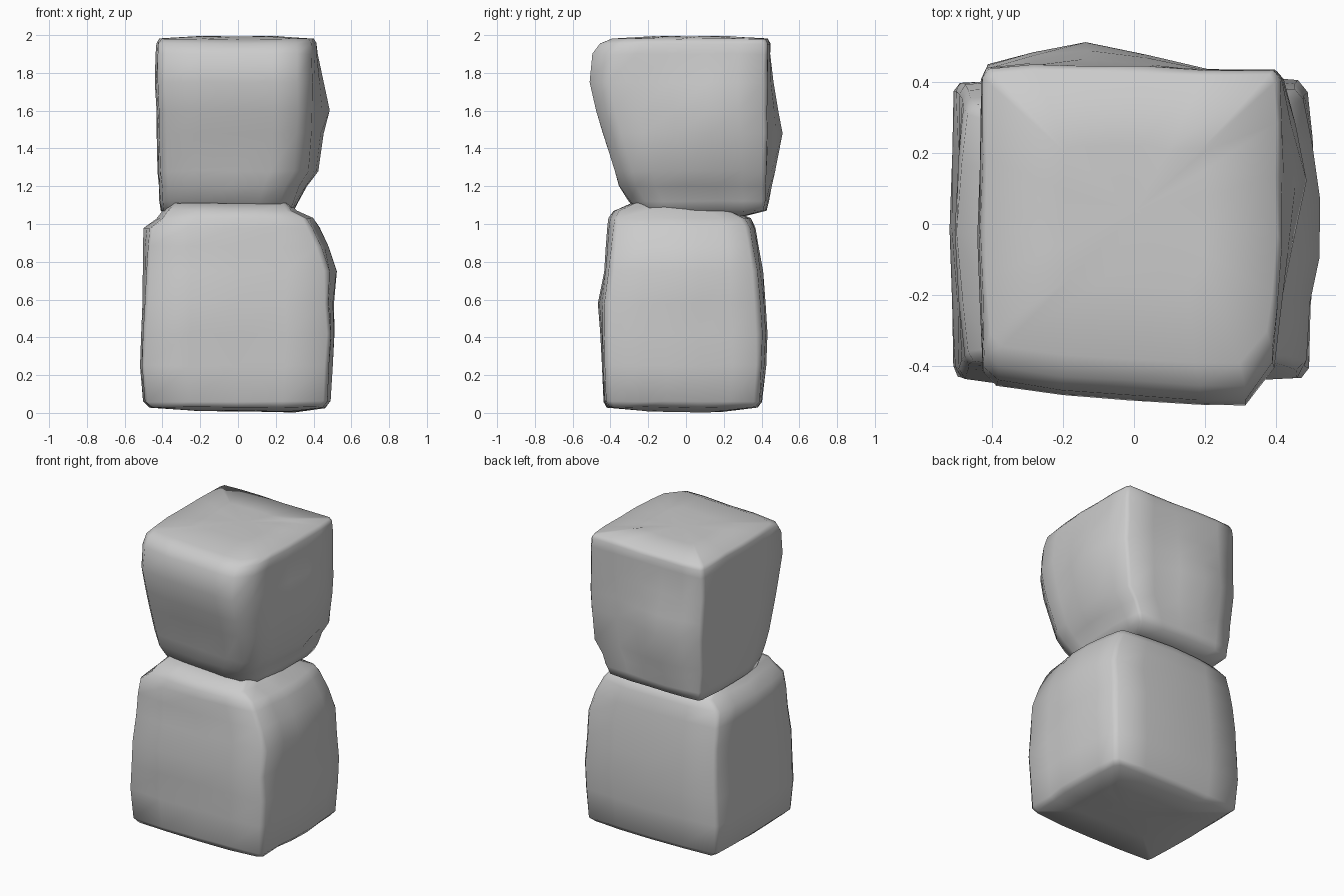
import bpy, bmesh, random
from mathutils import Vector

random.seed(4)


def stone(name, outline, rings, bumps, jitter=0.003):
    """Loft a plan outline through rings of (z, x_min, x_max, y_min, y_max, corner_wear)."""
    bm = bmesh.new()
    loops = []
    for z, x0, x1, y0, y1, wear in rings:
        loop = []
        for u, v in outline:
            s = 1 - wear * (u * v) ** 2
            p = Vector(((x0 + x1) / 2 + u * s * (x1 - x0) / 2,
                        (y0 + y1) / 2 + v * s * (y1 - y0) / 2, z))
            p += Vector([random.uniform(-jitter, jitter) for _ in range(3)])
            loop.append(bm.verts.new(p))
        loops.append(loop)
    n = len(outline)
    for a, b in zip(loops, loops[1:]):
        for i in range(n):
            k = (i + 1) % n
            bm.faces.new((a[i], a[k], b[k], b[i]))
    # close both ends with a fan
    for loop in (loops[0], loops[-1]):
        c = bm.verts.new(sum((v.co for v in loop), Vector()) / n)
        for i in range(n):
            bm.faces.new((loop[i], loop[(i + 1) % n], c))
    # raise or dent the surface locally
    for centre, radius, push in bumps:
        for v in bm.verts:
            w = 1 - (v.co - Vector(centre)).length / radius
            if w > 0:
                v.co += Vector(push) * w
    bmesh.ops.recalc_face_normals(bm, faces=bm.faces)
    for f in bm.faces:
        f.smooth = True
    me = bpy.data.meshes.new(name)
    bm.to_mesh(me)
    bm.free()
    ob = bpy.data.objects.new(name, me)
    bpy.context.collection.objects.link(ob)
    return ob


# lower boulder: broad block with worn top edges, rising into the neck
lower_outline = [
    (-0.95, -0.97), (-0.5, -1), (0, -1), (0.5, -0.99), (0.92, -0.97), (0.97, -0.9),
    (0.97, -0.5), (1, -0.2), (1, 0.2), (0.98, 0.6), (0.96, 0.9), (0.91, 0.97),
    (0.5, 0.99), (0, 1), (-0.5, 0.99), (-0.94, 0.96), (-0.98, 0.9),
    (-0.98, 0.5), (-1, 0), (-0.98, -0.5), (-0.98, -0.9)]
stone("lower_boulder", lower_outline, [
    (0.012, -0.22, 0.30, -0.20, 0.20, 0),
    (0.03, -0.47, 0.46, -0.42, 0.38, 0),
    (0.06, -0.505, 0.488, -0.435, 0.40, 0),
    (0.25, -0.52, 0.50, -0.445, 0.415, 0),
    (0.42, -0.512, 0.51, -0.445, 0.415, 0),
    (0.58, -0.507, 0.50, -0.45, 0.41, 0.01),
    (0.75, -0.507, 0.51, -0.43, 0.40, 0.03),
    (0.88, -0.507, 0.475, -0.425, 0.385, 0.05),
    (0.98, -0.50, 0.43, -0.42, 0.37, 0.07),
    (1.03, -0.43, 0.40, -0.41, 0.345, 0.08),
    (1.07, -0.40, 0.31, -0.385, 0.25, 0.08),
    (1.11, -0.36, 0.28, -0.29, 0.20, 0.08)], [
    ((0.05, 0.42, 0.48), 0.4, (0, 0.02, 0)),
    ((0.51, 0.0, 0.75), 0.3, (0.015, 0, 0)),
    ((-0.2, -0.45, 0.58), 0.3, (0, -0.02, 0)),
    ((0.25, 0.03, 0.0), 0.3, (0, 0, -0.012))])

# upper boulder: leans forward over a narrow neck, front right corner worn off
upper_outline = [
    (-0.97, -0.78), (-0.88, -0.86), (-0.45, -0.92), (0, -0.95), (0.45, -0.98),
    (0.75, -0.98), (0.94, -0.76), (0.97, -0.5), (1, -0.1), (1, 0.3), (1, 0.65),
    (0.99, 0.92), (0.95, 0.97), (0.5, 0.97), (0.1, 0.99), (-0.3, 1), (-0.65, 1),
    (-0.95, 0.98), (-0.98, 0.92), (-0.99, 0.4), (-1, 0), (-0.99, -0.4)]
stone("upper_boulder", upper_outline, [
    (1.04, -0.34, 0.22, -0.20, 0.30, 0),
    (1.07, -0.41, 0.30, -0.27, 0.43, 0.03),
    (1.12, -0.415, 0.32, -0.31, 0.44, 0.03),
    (1.20, -0.42, 0.35, -0.365, 0.44, 0.02),
    (1.28, -0.425, 0.40, -0.385, 0.44, 0.01),
    (1.48, -0.43, 0.415, -0.45, 0.445, 0),
    (1.60, -0.432, 0.42, -0.485, 0.445, 0),
    (1.75, -0.44, 0.42, -0.52, 0.447, 0),
    (1.90, -0.435, 0.417, -0.505, 0.447, 0),
    (1.955, -0.432, 0.415, -0.465, 0.447, 0),
    (1.98, -0.42, 0.40, -0.40, 0.43, 0),
    (1.993, -0.20, 0.20, -0.18, 0.22, 0)], [
    ((0.42, 0.12, 1.60), 0.32, (0.065, 0, 0)),
    ((0.40, 0.10, 1.28), 0.2, (0.03, 0, 0)),
    ((-0.13, 0.44, 1.48), 0.35, (0, 0.07, 0))])
